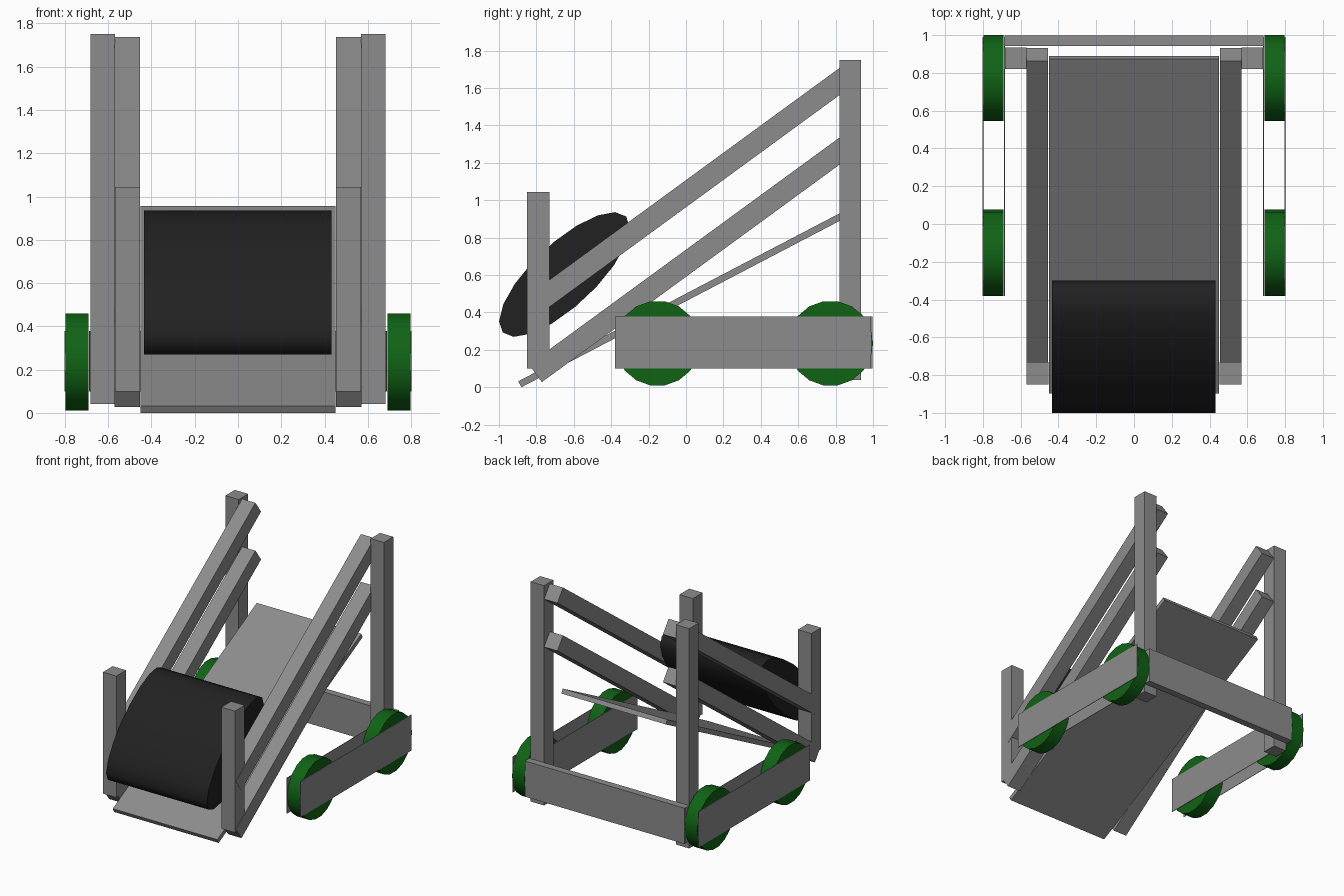
import bpy, bmesh, math
from mathutils import Vector

if "Cube" in bpy.data.objects:
    bpy.data.objects.remove(bpy.data.objects["Cube"])


def material(name, rgb):
    m = bpy.data.materials.new(name)
    m.diffuse_color = (*rgb, 1)
    m.use_nodes = True
    m.node_tree.nodes["Principled BSDF"].inputs["Base Color"].default_value = m.diffuse_color
    return m


GREY = material("frame_grey", (0.264, 0.264, 0.264))
GREEN = material("wheel_green", (0.005, 0.125, 0.0075))
BLACK = material("drum_black", (0.0155, 0.0155, 0.0155))


def prism(name, profile, x0, x1, mat=GREY, smooth=False):
    """Extrude a (y, z) profile along x from x0 to x1."""
    bm = bmesh.new()
    face = bm.faces.new([bm.verts.new((x0, y, z)) for y, z in profile])
    new = bmesh.ops.extrude_face_region(bm, geom=[face])["geom"]
    bmesh.ops.translate(bm, vec=(x1 - x0, 0, 0),
                        verts=[v for v in new if isinstance(v, bmesh.types.BMVert)])
    bmesh.ops.recalc_face_normals(bm, faces=bm.faces)
    mesh = bpy.data.meshes.new(name)
    bm.to_mesh(mesh)
    bm.free()
    ob = bpy.data.objects.new(name, mesh)
    bpy.context.collection.objects.link(ob)
    mesh.materials.append(mat)
    if smooth:
        bpy.context.view_layer.objects.active = ob
        ob.select_set(True)
        bpy.ops.object.shade_smooth_by_angle(angle=math.radians(70))
        ob.select_set(False)
    return ob


def rect(y0, y1, z0, z1):
    return [(y0, z0), (y1, z0), (y1, z1), (y0, z1)]


def beam(start, end, thick):
    """Square-ended sloping beam; start and end lie on its top edge."""
    a, b = Vector(start), Vector(end)
    d = (b - a).normalized()
    n = Vector((d.y, -d.x)) * thick
    return [a, b, b + n, a + n]


def ellipse(cy, cz, a, b, tilt=0, n=18):
    c, s = math.cos(tilt), math.sin(tilt)
    pts = []
    for i in range(n):
        t = 2 * math.pi * i / n
        u, v = a * math.cos(t), b * math.sin(t)
        pts.append((cy + u * c - v * s, cz + u * s + v * c))
    return pts


def pair(name, profile, x0, x1, **kw):
    for side, s in (("right", 1), ("left", -1)):
        prism(f"{name}_{side}", profile, s * x0, s * x1, **kw)


# Upright posts
pair("front_post", rect(-0.85, -0.73, 0.10, 1.045), 0.452, 0.568)
pair("rear_post", rect(0.82, 0.935, 0.04, 1.75), 0.568, 0.682)

# Parallel sloping rails
for label, dz in (("lower_rail", 0), ("upper_rail", 0.372)):
    pair(label, beam((-0.84, 0.122 + dz), (0.863, 1.366 + dz), 0.117), 0.454, 0.570)

# Conveyor ramp and feed drum
prism("ramp", beam((-0.897, 0.032), (0.873, 0.957), 0.036), -0.45, 0.45)
prism("drum", ellipse(-0.65, 0.603, 0.453, 0.168, math.radians(43.2)),
      -0.435, 0.432, mat=BLACK, smooth=True)

# Wheels held between thin side plates
for label, y in (("front_wheel", -0.152), ("rear_wheel", 0.773)):
    pair(label, ellipse(y, 0.235, 0.228, 0.228), 0.69, 0.797, mat=GREEN, smooth=True)
plate = rect(-0.38, 0.99, 0.10, 0.378)
pair("inner_plate", plate, 0.684, 0.688)
pair("outer_plate", plate, 0.798, 0.802)

# Rear cross bar
prism("rear_crossbar", rect(0.943, 0.998, 0.10, 0.378), -0.686, 0.686)
